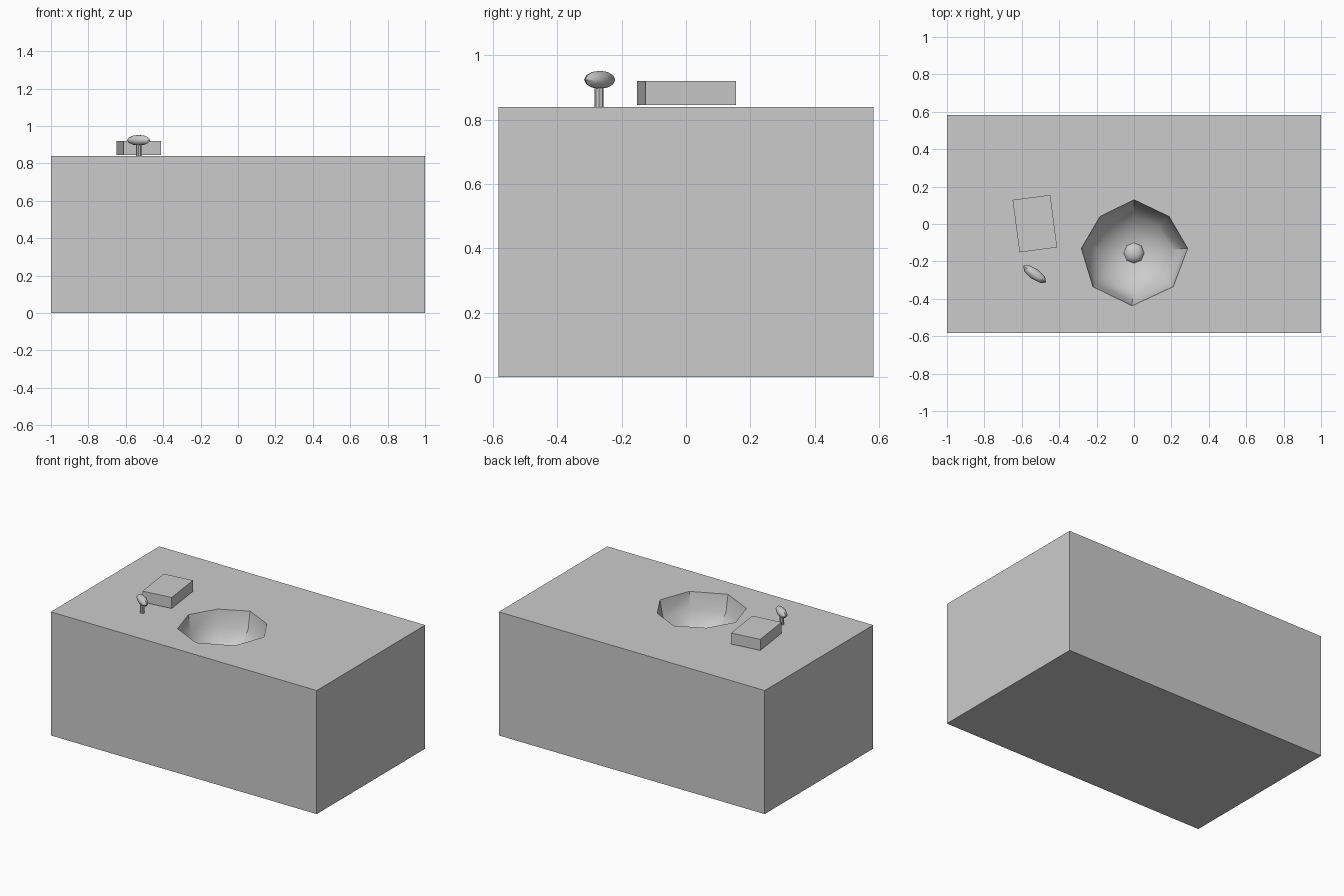
import bpy, bmesh, math

if "Cube" in bpy.data.objects:
    bpy.data.objects.remove(bpy.data.objects["Cube"])

TOP = 0.84
BASIN = (0.0, -0.155)


def finish(obj, name, angle=None):
    obj.name = name
    bpy.ops.object.select_all(action='DESELECT')
    obj.select_set(True)
    bpy.context.view_layer.objects.active = obj
    bpy.ops.object.transform_apply(location=False, rotation=False, scale=True)
    if angle:
        bpy.ops.object.shade_smooth_by_angle(angle=math.radians(angle))
    return obj


def box(name, size, loc, turn=0.0):
    bpy.ops.mesh.primitive_cube_add(size=1, location=loc, rotation=(0, 0, math.radians(turn)))
    obj = bpy.context.object
    obj.scale = size
    return finish(obj, name)


def ellipsoid(name, radii, loc, turn=0.0, segs=8, rings=6):
    bpy.ops.mesh.primitive_uv_sphere_add(segments=segs, ring_count=rings, radius=1,
                                         location=loc, rotation=(0, 0, math.radians(turn)))
    obj = bpy.context.object
    obj.scale = radii
    return finish(obj, name, 40)


# Counter block
counter = box("counter", (2, 1.165, TOP), (0, 0, TOP / 2))

# Eight-sided bowl cutter: rim outline scaled down along a rounded profile
rim = [(0, 0.285), (-0.182, 0.195), (-0.282, 0.025), (-0.22, -0.18),
       (-0.01, -0.282), (0.21, -0.18), (0.287, 0.025), (0.188, 0.195)]
profile = [(1.0, 0.1), (1.0, 0.0), (0.93, -0.11), (0.71, -0.20), (0.33, -0.26)]
bm = bmesh.new()
rings = [[bm.verts.new((BASIN[0] + x * s, BASIN[1] + y * s, TOP + dz)) for x, y in rim]
         for s, dz in profile]
for a, b in zip(rings, rings[1:]):
    for i in range(8):
        j = (i + 1) % 8
        bm.faces.new((a[i], b[i], b[j], a[j]))
bm.faces.new(rings[0])
bm.faces.new(rings[-1][::-1])
bmesh.ops.recalc_face_normals(bm, faces=bm.faces)
mesh = bpy.data.meshes.new("bowl_cutter")
bm.to_mesh(mesh)
bm.free()
cutter = bpy.data.objects.new("bowl_cutter", mesh)
bpy.context.collection.objects.link(cutter)

# Carve the basin into the counter
mod = counter.modifiers.new("basin", 'BOOLEAN')
mod.operation = 'DIFFERENCE'
mod.solver = 'EXACT'
mod.object = cutter
bpy.context.view_layer.objects.active = counter
bpy.ops.object.modifier_apply(modifier=mod.name)
bpy.data.objects.remove(cutter)
finish(counter, "counter", 40)

# Domed drain plug on the basin floor
ellipsoid("drain_plug", (0.055, 0.055, 0.03), (*BASIN, TOP - 0.26))

# Small turned box beside the basin
box("soap_box", (0.203, 0.283, 0.075), (-0.53, 0.002, 0.883), 7.5)

# Tap handle: thin stem with an oval knob
bpy.ops.mesh.primitive_cylinder_add(vertices=8, radius=0.014, depth=0.075,
                                    location=(-0.531, -0.27, 0.872))
finish(bpy.context.object, "handle_stem", 40)
ellipsoid("handle_knob", (0.076, 0.029, 0.028), (-0.531, -0.268, 0.924), -36)
